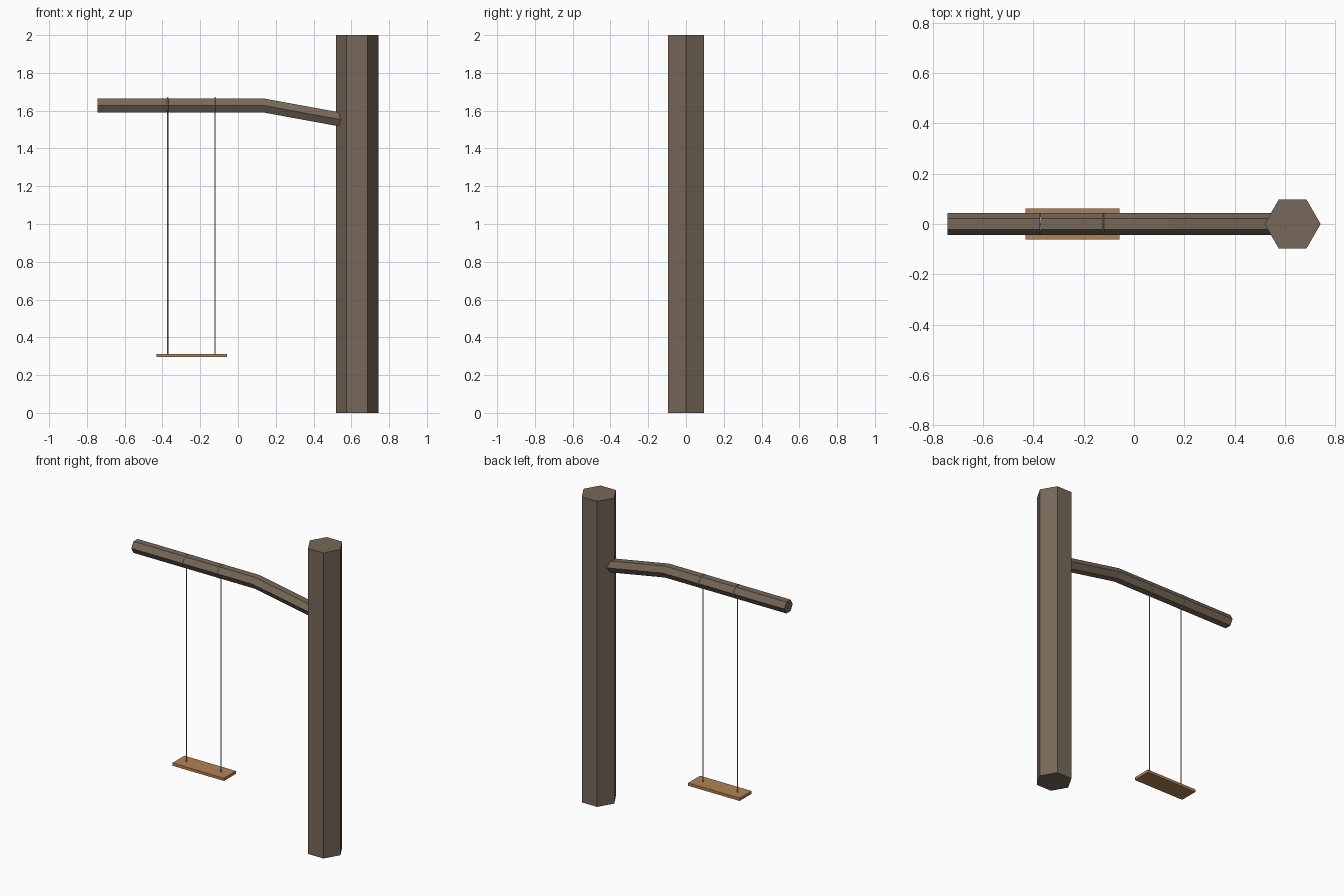
import bpy, bmesh, math
from mathutils import Vector

if "Cube" in bpy.data.objects:
    bpy.data.objects.remove(bpy.data.objects["Cube"])


def material(name, color):
    m = bpy.data.materials.new(name)
    m.diffuse_color = (*color, 1)
    m.use_nodes = True
    m.node_tree.nodes["Principled BSDF"].inputs["Base Color"].default_value = m.diffuse_color
    return m


BARK = material("bark brown", (0.185, 0.138, 0.100))
WOOD = material("seat wood", (0.44, 0.225, 0.095))
ROPE = material("rope tan", (0.42, 0.34, 0.24))


def finish(name, bm, mat):
    bmesh.ops.recalc_face_normals(bm, faces=bm.faces)
    me = bpy.data.meshes.new(name)
    bm.to_mesh(me)
    bm.free()
    me.materials.append(mat)
    ob = bpy.data.objects.new(name, me)
    bpy.context.collection.objects.link(ob)
    return ob


def loft(name, rings, mat, closed=False):
    """Skin a list of point rings; cap the ends unless the rings form a loop."""
    bm = bmesh.new()
    vs = [[bm.verts.new(p) for p in ring] for ring in rings]
    n = len(vs[0])
    pairs = list(zip(vs, vs[1:])) + ([(vs[-1], vs[0])] if closed else [])
    for a, b in pairs:
        for i in range(n):
            j = (i + 1) % n
            bm.faces.new((a[i], a[j], b[j], b[i]))
    if not closed:
        bm.faces.new(vs[0])
        bm.faces.new(vs[-1])
    return finish(name, bm, mat)


def polygon(sides, r):
    return [(r * math.cos(math.tau * i / sides), r * math.sin(math.tau * i / sides))
            for i in range(sides)]


# Trunk: upright hexagonal post
loft("trunk", [[(0.631 + u, v, z) for u, v in polygon(6, 0.1115)] for z in (0, 2)], BARK)

# Branch: hexagonal beam that bends down into the trunk
BRANCH_R = 0.043
path = [(-0.7425, 1.627), (0.138, 1.627), (0.63, 1.537)]
loft("branch", [[(x, u, z + v) for u, v in polygon(6, BRANCH_R)] for x, z in path], BARK)

# Seat board
bm = bmesh.new()
bmesh.ops.create_cube(bm, size=1)
bmesh.ops.scale(bm, vec=Vector((0.374, 0.124, 0.018)), verts=bm.verts)
bmesh.ops.translate(bm, vec=Vector((-0.245, 0, 0.304)), verts=bm.verts)
finish("seat", bm, WOOD)

# Ropes with a loop around the branch
for side, x in (("left", -0.372), ("right", -0.122)):
    loft(side + "_rope", [[(x + u, v, z) for u, v in polygon(6, 0.0035)]
                          for z in (0.30, 1.586)], ROPE)
    rings = []
    for k in range(12):
        a = math.tau * k / 12
        rings.append([(x + u, (BRANCH_R - 0.001 + v) * math.cos(a),
                       1.627 + (BRANCH_R - 0.001 + v) * math.sin(a))
                      for u, v in polygon(6, 0.003)])
    loft(side + "_rope_loop", rings, ROPE, closed=True)
